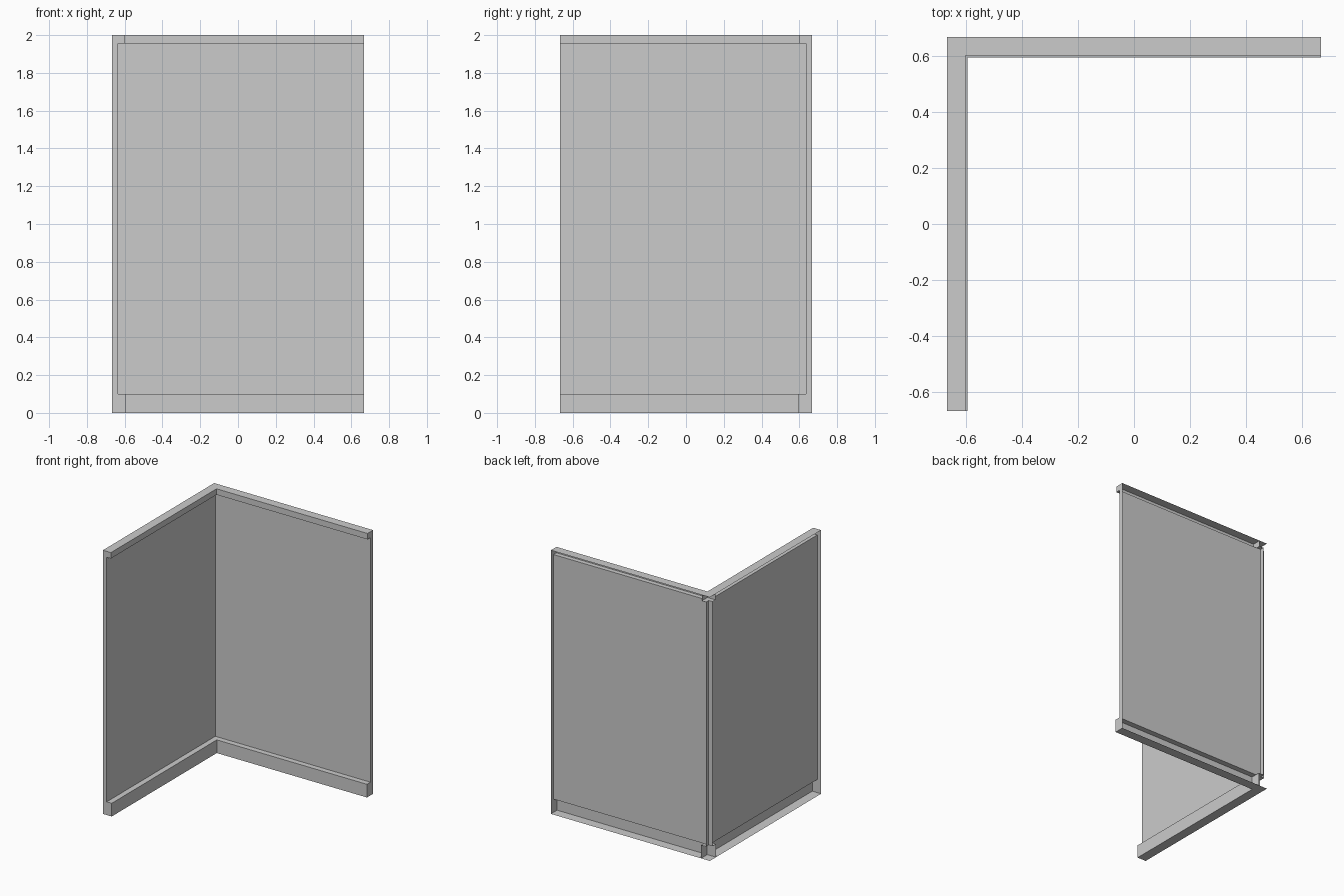
import bpy, bmesh

if "Cube" in bpy.data.objects:
    bpy.data.objects.remove(bpy.data.objects["Cube"])

E = 0.667          # half width of the corner
# wall cross-section (distance from centre, height): cap trim, panel, baseboard; open at the back
PROFILE = [(E, 2.0), (0.6, 2.0), (0.6, 1.955), (0.635, 1.955),
           (0.635, 0.1), (0.593, 0.1), (0.593, 0.0), (E, 0.0)]


def wall(name, place, flip, trim_overlap):
    bm = bmesh.new()
    # sweep each profile segment along the wall
    for (d0, z0), (d1, z1) in zip(PROFILE, PROFILE[1:]):
        start = -E
        if trim_overlap and z0 == z1 and E in (d0, d1):
            start = -min(d0, d1)      # stop at the other wall's top or floor strip
        pts = [(start, d0, z0), (start, d1, z1), (E, d1, z1), (E, d0, z0)]
        bm.faces.new([bm.verts.new(place(*p)) for p in pts])
    # closed free end
    bm.faces.new([bm.verts.new(place(E, d, z)) for d, z in PROFILE])
    bmesh.ops.remove_doubles(bm, verts=bm.verts[:], dist=1e-5)
    if flip:
        bmesh.ops.reverse_faces(bm, faces=bm.faces[:])
    mesh = bpy.data.meshes.new(name)
    bm.to_mesh(mesh)
    bm.free()
    bpy.context.collection.objects.link(bpy.data.objects.new(name, mesh))


# two identical walls, mirrored across the corner diagonal
wall("back_wall", lambda s, d, z: (s, d, z), False, False)
wall("left_wall", lambda s, d, z: (-d, -s, z), True, True)
